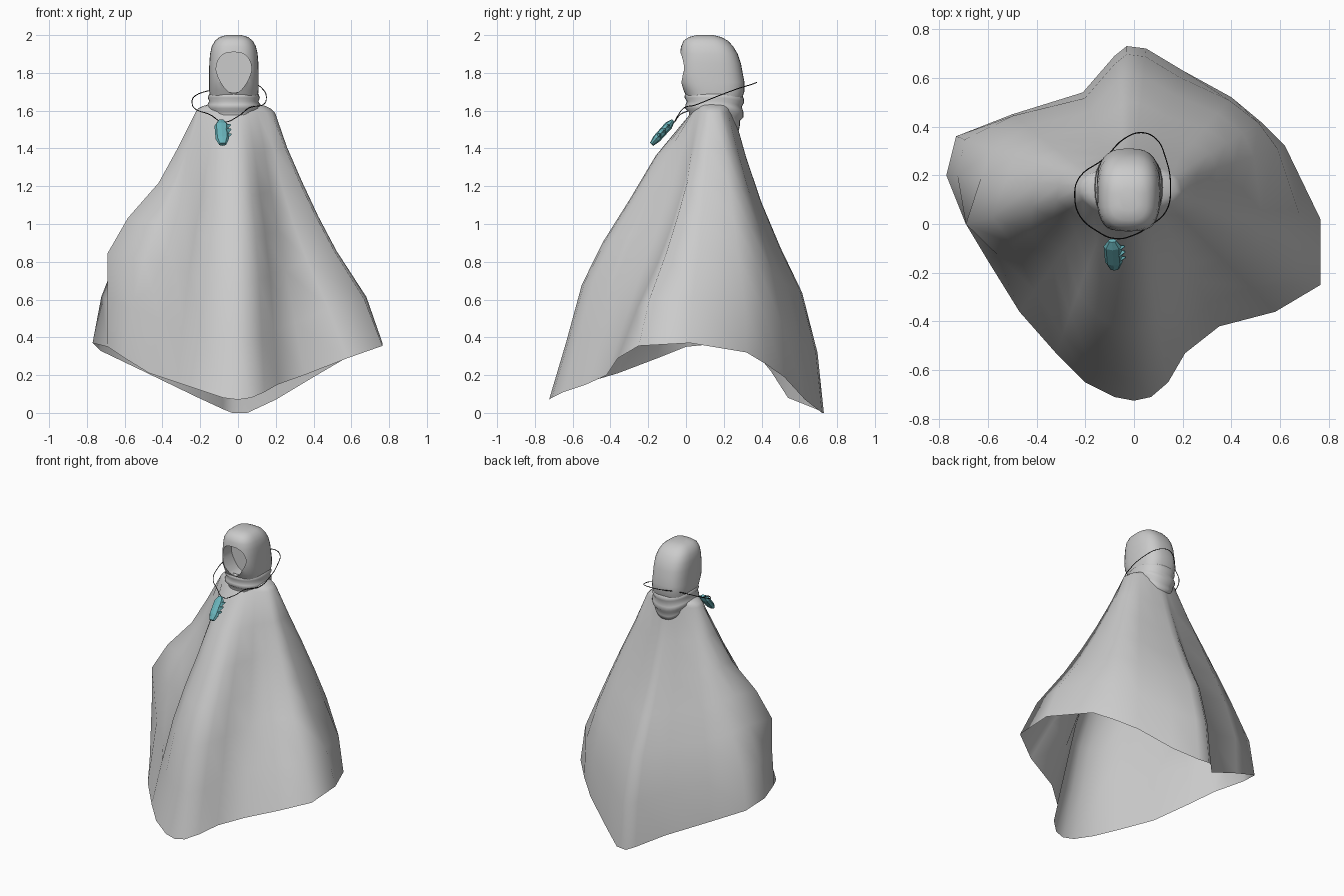
import bpy, bmesh, math
from mathutils import Vector, Matrix

cube = bpy.data.objects.get("Cube")
if cube:
    bpy.data.objects.remove(cube)


def material(name, rgb):
    m = bpy.data.materials.new(name)
    m.use_nodes = True
    m.diffuse_color = (*rgb, 1)
    m.node_tree.nodes["Principled BSDF"].inputs["Base Color"].default_value = (*rgb, 1)
    return m


cloth = material("grey cloth", (0.6, 0.6, 0.6))
teal = material("teal stone", (0.14, 0.45, 0.49))
black = material("dark cord", (0.01, 0.01, 0.01))


def finish(name, bm, mat, smooth=True):
    mesh = bpy.data.meshes.new(name)
    bm.to_mesh(mesh)
    bm.free()
    ob = bpy.data.objects.new(name, mesh)
    bpy.context.collection.objects.link(ob)
    mesh.materials.append(mat)
    if smooth:
        for p in mesh.polygons:
            p.use_smooth = True
    return ob


def loft(bm, rings):
    """Skin a stack of closed rings, listed from top to bottom."""
    rows = [[bm.verts.new(p) for p in ring] for ring in rings]
    for up, low in zip(rows, rows[1:]):
        for i in range(len(up)):
            j = (i + 1) % len(up)
            bm.faces.new((up[i], low[i], low[j], up[j]))
    return rows


# Cloak: skinned from the shoulders to an uneven hem, one point per fold
HEM = [(0, -.725, .07), (.07, -.71, .08), (.14, -.65, .11), (.21, -.53, .15),
       (.35, -.42, .2), (.58, -.36, .29), (.765, -.25, .355), (.765, .02, .37),
       (.62, .32, .32), (.52, .42, .26), (.4, .52, .19), (.2, .63, .07),
       (.05, .72, 0), (-.03, .73, 0), (-.08, .69, .02), (-.21, .54, .08),
       (-.5, .45, .22), (-.73, .36, .33), (-.77, .2, .37), (-.69, 0, .35),
       (-.6, -.15, .29), (-.47, -.36, .21), (-.32, -.53, .16), (-.2, -.65, .12),
       (-.08, -.71, .08)]

# Outward spread at each height step, for four directions
STEPS = (0, .15, .3, .45, .6, .8, 1)
FRONT = (0, .25, .43, .62, .77, .88, 1)
SIDE = (0, .11, .25, .4, .57, .85, 1)
BACK = (0, .14, .31, .52, .76, .93, 1)
ARM = (0, .2, .42, .77, 1, 1, 1)


def bump(a, centre, width):
    """Smooth weight around one direction, given in degrees."""
    return math.exp(-((a % math.tau - math.radians(centre)) / width) ** 2)


def spread(k, a):
    s, mid = math.sin(a), math.sin(math.pi * STEPS[k])
    f = SIDE[k] * (1 - s * s) + (BACK if s > 0 else FRONT)[k] * s * s
    # fuller cloth behind, hollows in front of both arms
    f += mid * (.18 * bump(a, 33, .36) + .18 * bump(a, 148, .33)
                - .13 * bump(a, 221, .25) - .19 * bump(a, 315, .27))
    g = bump(a, 188, .26)
    return min(1, f * (1 - g) + ARM[k] * g)


angles = [math.atan2(y - .1, x) for x, y, z in HEM]
rings = [[(-.02 + rx * math.cos(a), .145 + ry * math.sin(a), z) for a in angles]
         for rx, ry, z in ((.11, .1, 1.64), (.165, .1, 1.625), (.195, .105, 1.61))]
for k, u in enumerate(STEPS):
    ring = []
    for (x, y, z), a in zip(HEM, angles):
        top = Vector((-.015 + .212 * math.cos(a), .14 + .112 * math.sin(a), 1.59))
        p = top.lerp(Vector((x, y, z)), spread(k, a))
        p.z = top.z + (z - top.z) * u
        ring.append(p)
    rings.append(ring)
bm = bmesh.new()
loft(bm, rings)
finish("cloak", bm, cloth)

# Hood: rings of height, y centre, half width, half depth and backward droop
HOOD = [(2, .1, .04, .045, 0), (1.99, .1, .075, .085, 0), (1.97, .105, .1, .118, 0),
        (1.94, .112, .117, .138, 0), (1.9, .121, .126, .153, 0),
        (1.85, .127, .13, .164, 0), (1.8, .13, .131, .17, 0),
        (1.75, .137, .131, .173, 0), (1.71, .147, .131, .163, .005),
        (1.67, .15, .127, .145, .015)]
# Cowl: folds of loose cloth around the neck, sagging behind
COWL = [(1.7, .15, .118, .14, .01), (1.685, .15, .132, .156, .02),
        (1.668, .15, .138, .158, .025), (1.65, .15, .13, .145, .03),
        (1.632, .15, .14, .153, .035), (1.612, .15, .142, .155, .045),
        (1.595, .15, .128, .135, .05), (1.58, .15, .128, .135, .06),
        (1.565, .15, .12, .13, .07), (1.55, .15, .1, .1, .06)]
N = 32


def oval(z, cy, rx, ry, droop, power=.85):
    pts = []
    for i in range(N):
        c, s = math.cos(math.tau * i / N), math.sin(math.tau * i / N)
        sag = droop * max(s, 0) ** 2
        c, s = (math.copysign(abs(v) ** power, v) for v in (c, s))
        pts.append((-.022 + rx * c, cy + ry * s, z - sag))
    return pts


bm = bmesh.new()
loft(bm, [oval(*r) for r in COWL])
finish("cowl", bm, cloth)

bm = bmesh.new()
rows = loft(bm, [oval(*r, power=.72) for r in HOOD])
# closed at both ends so the cut leaves a recessed face
bm.faces.new(rows[0])
bm.faces.new(rows[-1][::-1])
bmesh.ops.recalc_face_normals(bm, faces=bm.faces)
hood = finish("hood", bm, cloth)

# Face opening: an egg outline pressed through the front of the hood
opening = []
for i in range(N):
    a = math.tau * i / N
    s = math.sin(a)
    w = .094 * (1 + .28 * min(s, 0))
    x = math.copysign(abs(math.cos(a)) ** (.7 if s > 0 else 1), math.cos(a)) * w
    opening.append((-.022 + x, 1.815 + (.095 if s > 0 else .125) * s))
bm = bmesh.new()
rows = loft(bm, [[(x, y, z) for x, z in opening] for y in (-.2, .09)])
bm.faces.new(rows[0])
bm.faces.new(rows[1][::-1])
bmesh.ops.recalc_face_normals(bm, faces=bm.faces)
cutter = finish("face_cutter", bm, cloth, False)
cutter.hide_render = True
cut = hood.modifiers.new("face opening", 'BOOLEAN')
cut.operation = 'DIFFERENCE'
cut.object = cutter
cut.solver = 'EXACT'
bpy.context.view_layer.update()
carved = bpy.data.meshes.new_from_object(
    hood.evaluated_get(bpy.context.evaluated_depsgraph_get()))
hood.modifiers.clear()
hood.data = carved
bpy.data.objects.remove(cutter)
bpy.ops.object.select_all(action='DESELECT')
hood.select_set(True)
bpy.context.view_layer.objects.active = hood
bpy.ops.object.shade_smooth_by_angle(angle=math.radians(50))

# Cord: a closed loop resting on the shoulders
LOOP = [(-.075, -.06, 1.54), (-.15, -.03, 1.58), (-.22, .03, 1.605),
        (-.243, .11, 1.64), (-.225, .19, 1.68), (-.12, .27, 1.715),
        (-.04, .35, 1.74), (.03, .375, 1.75), (.09, .35, 1.74), (.13, .27, 1.715),
        (.15, .15, 1.67), (.13, .05, 1.63), (.06, -.01, 1.615), (0, -.045, 1.57)]
curve = bpy.data.curves.new("cord", 'CURVE')
curve.dimensions = '3D'
curve.bevel_depth = .0025
curve.bevel_resolution = 1
curve.resolution_u = 5
spline = curve.splines.new('BEZIER')
spline.bezier_points.add(len(LOOP) - 1)
for bp, co in zip(spline.bezier_points, LOOP):
    bp.co = co
    bp.handle_left_type = bp.handle_right_type = 'AUTO'
spline.use_cyclic_u = True
curve.materials.append(black)
bpy.context.collection.objects.link(bpy.data.objects.new("cord", curve))

# Pendant: a faceted stone with small side spurs, leaning forward
bm = bmesh.new()
rows = loft(bm, [[(r * math.cos(math.tau * i / 8), r * .6 * math.sin(math.tau * i / 8), z)
                  for i in range(8)]
                 for z, r in ((.085, .016), (.05, .037), (-.045, .036), (-.085, .02))])
bm.faces.new(rows[0])
bm.faces.new(rows[-1][::-1])
for z, size in ((.045, .016), (.012, .02), (-.022, .015)):
    bmesh.ops.create_cone(bm, cap_ends=True, segments=4, radius1=size, radius2=.005,
                          depth=.028, matrix=Matrix.Translation((.036, 0, z))
                          @ Matrix.Rotation(math.radians(65), 4, 'Y'))
bmesh.ops.recalc_face_normals(bm, faces=bm.faces)
pendant = finish("pendant", bm, teal, False)
pendant.location = (-.085, -.125, 1.485)
pendant.rotation_euler = (math.radians(-42), math.radians(-4), 0)
